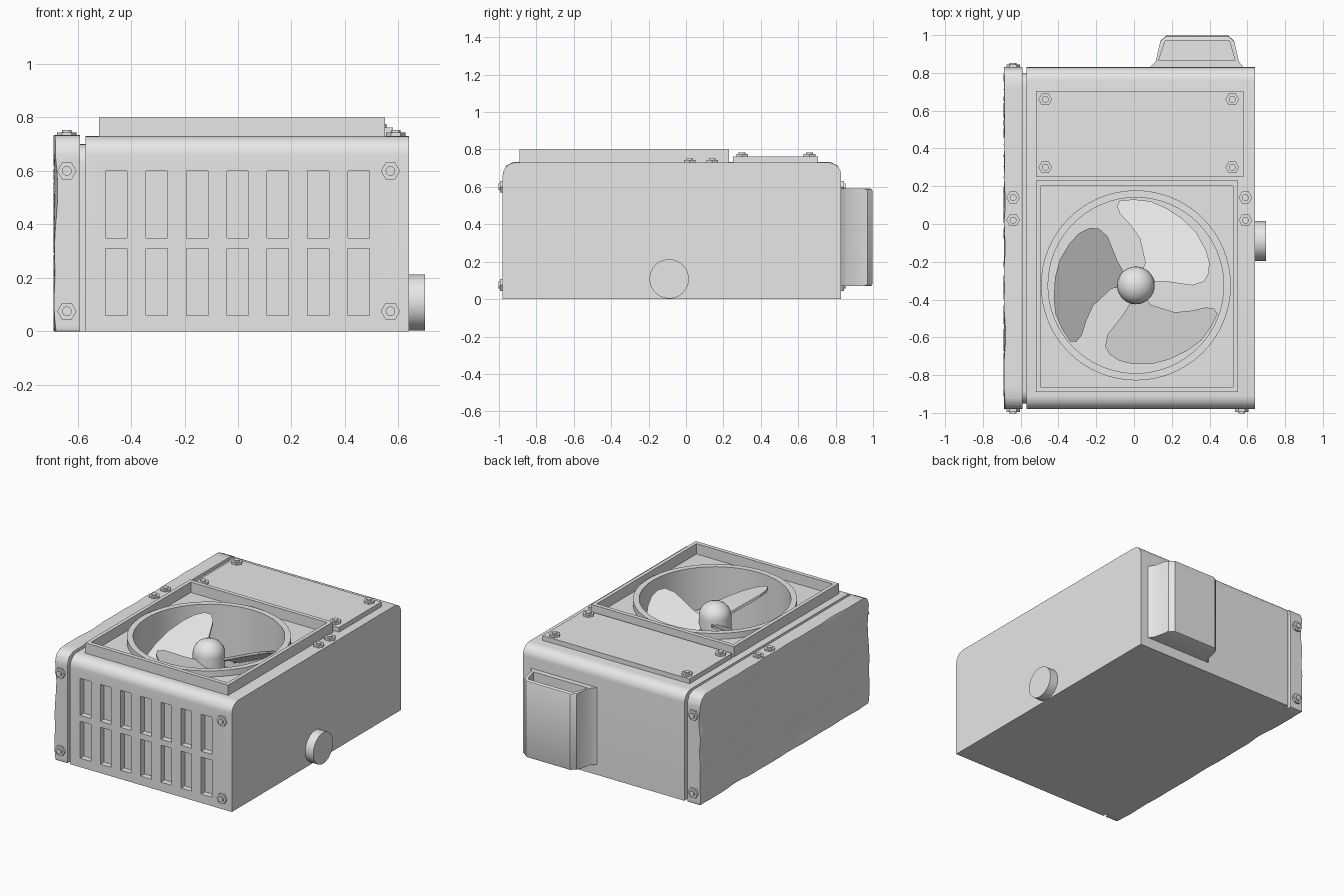
import bpy, bmesh, math
from mathutils import Matrix, Vector, noise

cube = bpy.data.objects.get("Cube")
if cube:
    bpy.data.objects.remove(cube, do_unlink=True)

GREY = bpy.data.materials.new("plain grey")
GREY.use_nodes = True
GREY.diffuse_color = (0.8, 0.8, 0.8, 1)
GREY.node_tree.nodes["Principled BSDF"].inputs["Base Color"].default_value = (0.8, 0.8, 0.8, 1)

FAN = Vector((0.01, -0.325, 0))
TOP = 0.73
FRONT, BACK = -0.98, 0.83


def finish(name, bm):
    bmesh.ops.recalc_face_normals(bm, faces=bm.faces[:])
    mesh = bpy.data.meshes.new(name)
    bm.to_mesh(mesh)
    bm.free()
    mesh.materials.append(GREY)
    ob = bpy.data.objects.new(name, mesh)
    bpy.context.scene.collection.objects.link(ob)
    return ob


def activate(ob):
    bpy.ops.object.select_all(action='DESELECT')
    ob.select_set(True)
    bpy.context.view_layer.objects.active = ob


def smooth(ob, degrees=35):
    activate(ob)
    bpy.ops.object.shade_smooth_by_angle(angle=math.radians(degrees))


def prism(bm, points, depth):
    """Extrude a closed outline of 3D points along the vector depth."""
    face = bm.faces.new([bm.verts.new(p) for p in points])
    new = bmesh.ops.extrude_face_region(bm, geom=[face], use_keep_orig=True)["geom"]
    verts = [g for g in new if isinstance(g, bmesh.types.BMVert)]
    bmesh.ops.translate(bm, verts=verts, vec=depth)


def box(bm, x0, x1, y0, y1, z0, z1):
    prism(bm, [(x0, y0, z0), (x1, y0, z0), (x1, y1, z0), (x0, y1, z0)], (0, 0, z1 - z0))


def circle(radius, z, centre=(0, 0, 0), n=64):
    return [Vector(centre) + Vector((radius * math.cos(a), radius * math.sin(a), z))
            for a in (i * math.tau / n for i in range(n))]


def cut(ob, bm):
    """Subtract the cutter mesh, then discard it."""
    cutter = finish("cutter", bm)
    cutter.hide_render = True
    mod = ob.modifiers.new("cut", 'BOOLEAN')
    mod.object, mod.operation, mod.solver = cutter, 'DIFFERENCE', 'EXACT'
    activate(ob)
    bpy.ops.object.modifier_apply(modifier=mod.name)
    bpy.data.objects.remove(cutter, do_unlink=True)


def side_profile(x, inset=0.0, radius=0.07):
    """Side outline with rounded upper front and back corners."""
    y0, y1, z1 = FRONT + inset, BACK - inset, TOP - inset
    pts = [(x, y0, 0), (x, y1, 0)]
    for cy, start in ((y1 - radius, 0), (y0 + radius, 90)):
        for i in range(9):
            a = math.radians(start + i * 90 / 8)
            pts.append((x, cy + radius * math.cos(a), z1 - radius + radius * math.sin(a)))
    return pts


# Main housing with front vents and round fan well
bm = bmesh.new()
prism(bm, side_profile(-0.57), (1.21, 0, 0))
housing = finish("housing", bm)
bm = bmesh.new()
for column in range(7):
    x = -0.455 + column * 0.151
    for z in (0.06, 0.35):
        box(bm, x - 0.04, x + 0.04, FRONT - 0.1, FRONT + 0.04, z, z + 0.25)
prism(bm, circle(0.465, 0.35, FAN), (0, 0, 0.6))
cut(housing, bm)
smooth(housing)

# Recessed seam between housing and side panel
bm = bmesh.new()
prism(bm, side_profile(-0.60, 0.03), (0.04, 0, 0))
smooth(finish("seam_core", bm))

# Battered side panel: dense block, rounded corners, gentle dents on its outer side
bm = bmesh.new()
bmesh.ops.create_cube(bm, size=1)
bmesh.ops.subdivide_edges(bm, edges=bm.edges[:], cuts=30, use_grid_fill=True)
X0, X1, R = -0.69, -0.59, 0.07
for v in bm.verts:
    x, y, z = v.co
    outer = 0.5 - x
    y = FRONT + (y + 0.5) * (BACK - FRONT)
    z = (z + 0.5) * (TOP + 0.004)
    cy = min(max(y, FRONT + R), BACK - R)
    d = Vector((0, y - cy, max(z - TOP + R, 0)))
    if d.y and d.z:
        corner = d * (max(abs(d.y), d.z) / d.length)
        y, z = cy + corner.y, TOP - R + corner.z
    dent = abs(noise.noise(Vector((0, y * 3.5, z * 4.5))))
    v.co = (X0 + (x + 0.5) * (X1 - X0) + 0.022 * dent * outer, y, z)
panel = finish("side_panel", bm)
bevel = panel.modifiers.new("soft_edges", 'BEVEL')
bevel.width, bevel.segments, bevel.limit_method = 0.006, 2, 'ANGLE'
bevel.angle_limit = math.radians(50)
activate(panel)
bpy.ops.object.modifier_apply(modifier=bevel.name)
smooth(panel, 40)

# Square fan frame
bm = bmesh.new()
box(bm, -0.52, 0.55, -0.89, 0.23, TOP, 0.80)
frame = finish("fan_frame", bm)
bm = bmesh.new()
box(bm, -0.495, 0.525, -0.862, 0.202, TOP - 0.1, 0.90)
cut(frame, bm)

# Round shroud lip around the fan well
bm = bmesh.new()
prism(bm, circle(0.503, TOP, FAN), (0, 0, 0.04))
shroud = finish("fan_shroud", bm)
bm = bmesh.new()
prism(bm, circle(0.465, TOP - 0.1, FAN), (0, 0, 0.3))
cut(shroud, bm)
smooth(shroud)

# Domed hub, lathed from a short profile
bm = bmesh.new()
profile = [(0.1, 0.34), (0.1, 0.66)]
profile += [(0.1 * math.cos(a), 0.66 + 0.09 * math.sin(a))
            for a in (math.radians(15 * i) for i in range(1, 6))] + [(0, 0.75)]
verts = [bm.verts.new((FAN.x + r, FAN.y, z)) for r, z in profile]
edges = [bm.edges.new(pair) for pair in zip(verts, verts[1:])]
bmesh.ops.spin(bm, geom=verts + edges, cent=FAN, axis=(0, 0, 1), angle=math.tau, steps=32)
bmesh.ops.remove_doubles(bm, verts=bm.verts[:], dist=0.0005)
smooth(finish("fan_hub", bm), 50)

# Three pitched blades
outline = [(0.03, 0.07), (0.05, 0.12), (0.02, 0.25), (-0.03, 0.32), (-0.085, 0.38),
           (-0.1, 0.42), (-0.085, 0.45), (-0.01, 0.455), (0.08, 0.445), (0.16, 0.41),
           (0.25, 0.35), (0.32, 0.28), (0.37, 0.19), (0.39, 0.12), (0.385, 0.06),
           (0.36, 0.02), (0.30, 0.0), (0.16, 0.02), (0.07, 0.02)]
for i in range(3):
    bm = bmesh.new()
    turn = Matrix.Rotation(i * math.tau / 3, 3, 'Z')
    pts = [FAN + turn @ Vector((x, y, 0.59 + 0.55 * (0.77 * x - 0.64 * y))) for x, y in outline]
    prism(bm, pts, (0, 0, 0.018))
    finish(f"fan_blade_{i + 1}", bm)

# Rear cover plate
bm = bmesh.new()
box(bm, -0.52, 0.58, 0.25, 0.705, TOP, 0.762)
finish("cover_plate", bm)

# Open-topped pocket on the back
bm = bmesh.new()
prism(bm, [(0.085, BACK, 0.07), (0.115, 0.86, 0.07), (0.14, 0.97, 0.07), (0.17, 0.997, 0.07),
           (0.50, 0.997, 0.07), (0.53, 0.97, 0.07), (0.555, 0.86, 0.07), (0.58, BACK, 0.07)],
      (0, 0, 0.52))
rim = [e for e in bm.edges if all(v.co.y > 0.9 for v in e.verts)
       and abs(e.verts[0].co.z - e.verts[1].co.z) < 0.01]
bmesh.ops.bevel(bm, geom=rim, offset=0.012, segments=2, affect='EDGES', profile=0.5)
pocket = finish("back_pocket", bm)
bm = bmesh.new()
prism(bm, [(0.13, 0.865, 0.48), (0.165, 0.97, 0.48), (0.505, 0.97, 0.48), (0.535, 0.865, 0.48)],
      (0, 0, 0.3))
cut(pocket, bm)
smooth(pocket)

# Round side knob
bm = bmesh.new()
prism(bm, circle(0.105, 0, n=48), (0, 0, 0.06))
bm.transform(Matrix.Translation((0.64, -0.09, 0.108)) @ Matrix.Rotation(math.pi / 2, 4, 'Y'))
smooth(finish("side_knob", bm))


# Hex bolts with a round stud
def bolt(name, place, axis):
    bm = bmesh.new()
    prism(bm, circle(0.036, -0.004, n=6), (0, 0, 0.018))
    prism(bm, circle(0.018, 0.0, n=16), (0, 0, 0.023))
    turn = Vector((0, 0, 1)).rotation_difference(Vector(axis)).to_matrix().to_4x4()
    bm.transform(Matrix.Translation(place) @ turn)
    smooth(finish(name, bm))


for x in (-0.47, 0.52):
    for y in (0.30, 0.66):
        bolt("cover_bolt", (x, y, 0.762), (0, 0, 1))
for x in (-0.64, 0.59):
    for y in (0.02, 0.14):
        bolt("top_bolt", (x, y, TOP), (0, 0, 1))
for z in (0.075, 0.60):
    for x in (-0.64, 0.57):
        bolt("front_bolt", (x, FRONT, z), (0, -1, 0))
    bolt("back_bolt", (-0.64, BACK, z), (0, 1, 0))
